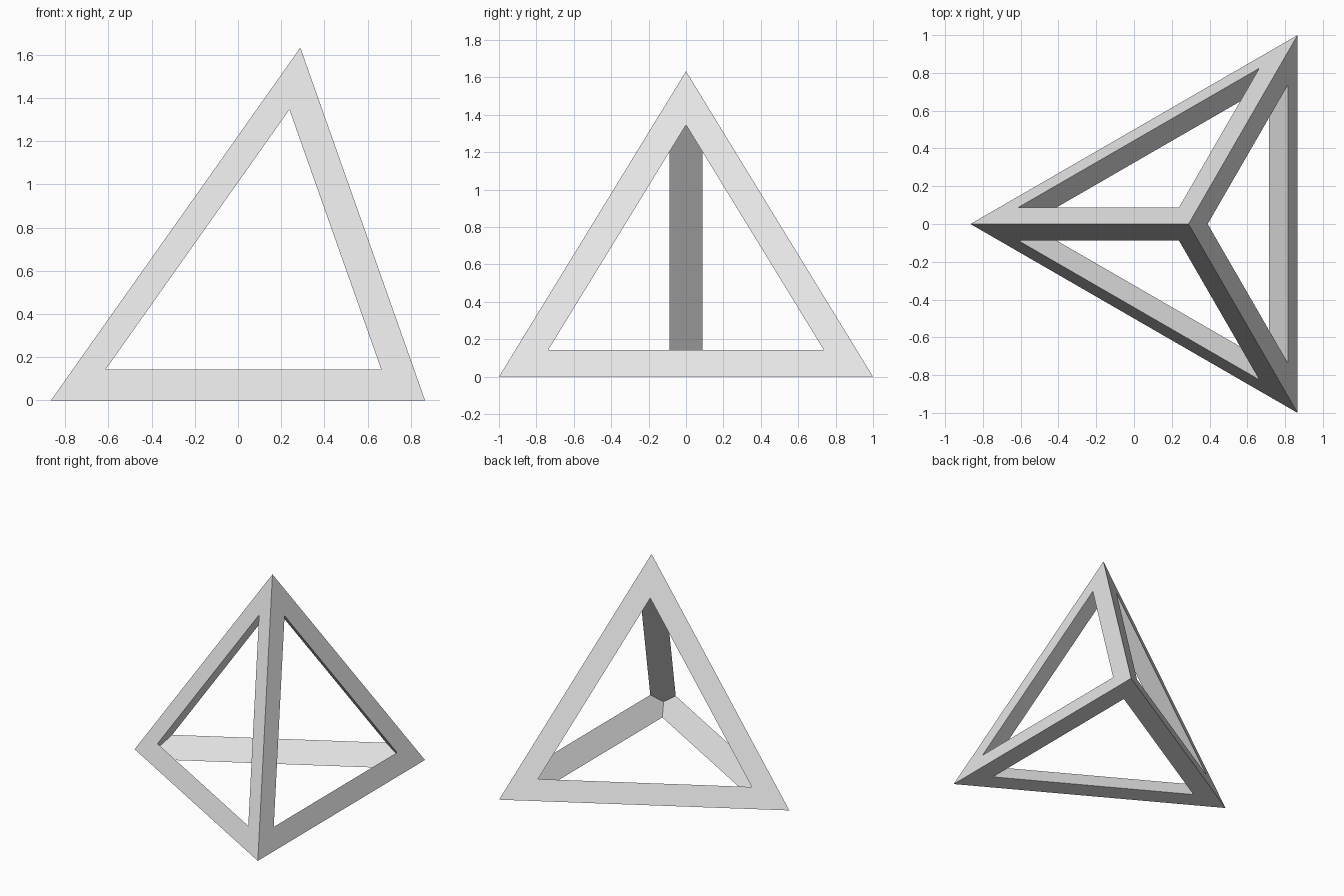
import bpy
import bmesh
from math import sqrt
from mathutils import Matrix, Vector

default = bpy.data.objects.get("Cube")
if default:
    bpy.data.objects.remove(default, do_unlink=True)

EDGE = 2.0          # edge length of the tetrahedron
WINDOW = 1.166      # side of the cube that hollows it out

grey = bpy.data.materials.new("light_grey")
grey.use_nodes = True
colour = (0.8, 0.8, 0.8, 1.0)
grey.diffuse_color = colour
grey.node_tree.nodes["Principled BSDF"].inputs["Base Color"].default_value = colour


def add_object(name, bm):
    bmesh.ops.recalc_face_normals(bm, faces=bm.faces)
    mesh = bpy.data.meshes.new(name)
    bm.to_mesh(mesh)
    bm.free()
    mesh.materials.append(grey)
    obj = bpy.data.objects.new(name, mesh)
    bpy.context.collection.objects.link(obj)
    return obj


# Solid regular tetrahedron, resting on one face
half_depth = EDGE * sqrt(3) / 4
apex_x = EDGE / sqrt(3) - half_depth
corners = [Vector(c) for c in (
    (-half_depth, 0, 0),
    (half_depth, -EDGE / 2, 0),
    (half_depth, EDGE / 2, 0),
    (apex_x, 0, EDGE * sqrt(2 / 3)),
)]
bm = bmesh.new()
for c in corners:
    bm.verts.new(c)
bmesh.ops.convex_hull(bm, input=bm.verts)
frame = add_object("tetrahedron_frame", bm)

# Cube cutter: each face is parallel to one edge and trims its strut flat inside
centre = sum(corners, Vector()) / 4
axis_x = (corners[0] + corners[1] - 2 * centre).normalized()
axis_y = (corners[0] + corners[2] - 2 * centre).normalized()
axis_z = axis_x.cross(axis_y)
turn = Matrix((axis_x, axis_y, axis_z)).transposed().to_4x4()
bm = bmesh.new()
bmesh.ops.create_cube(bm, size=WINDOW, matrix=Matrix.Translation(centre) @ turn)
cutter = add_object("window_cutter", bm)
cutter.hide_render = True

# Hollow the solid, leaving six struts
cut = frame.modifiers.new("windows", 'BOOLEAN')
cut.operation = 'DIFFERENCE'
cut.solver = 'EXACT'
cut.object = cutter
bpy.context.view_layer.objects.active = frame
frame.select_set(True)
bpy.ops.object.modifier_apply(modifier=cut.name)
bpy.data.objects.remove(cutter, do_unlink=True)
